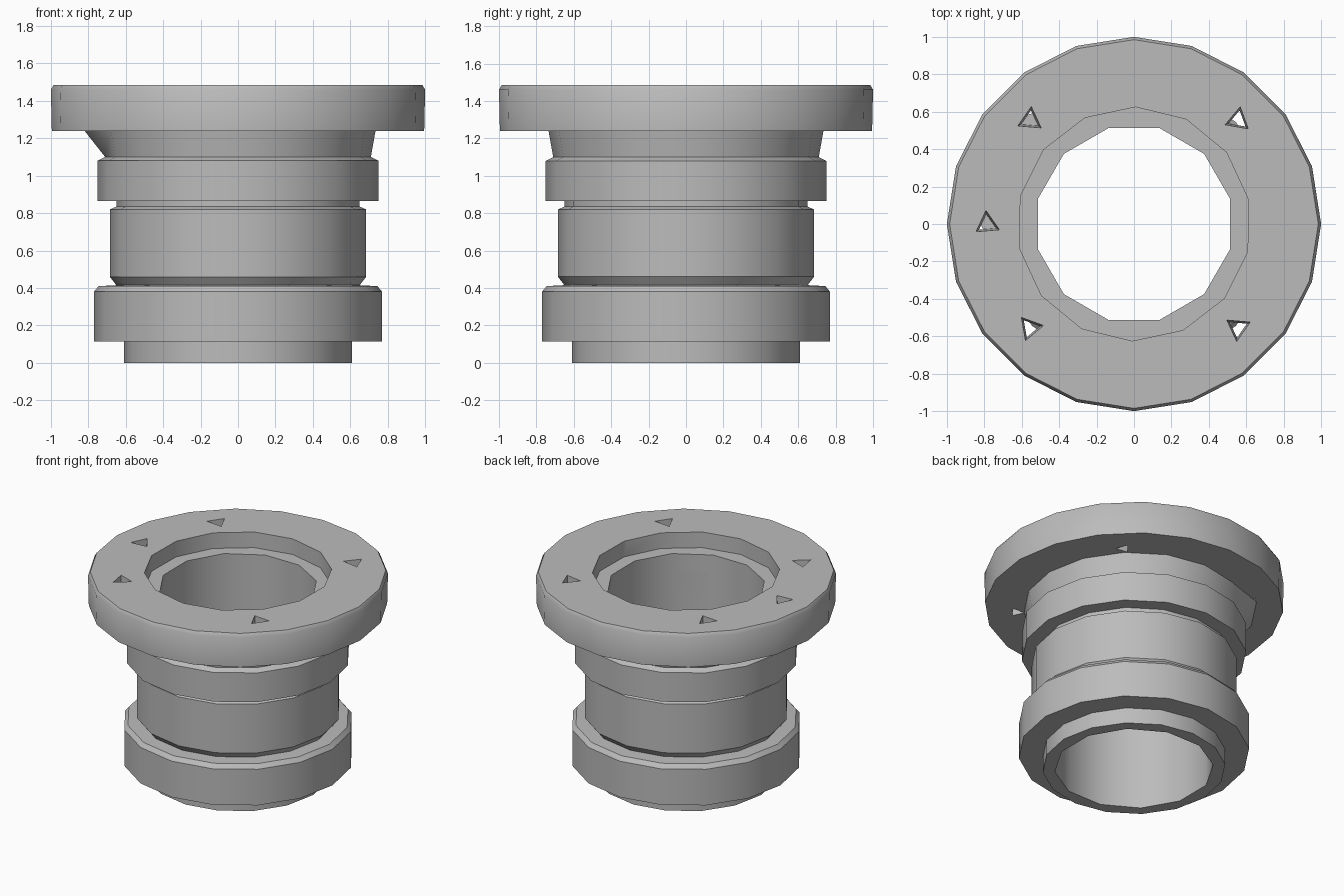
import bpy, bmesh
from math import radians, cos, sin

cube = bpy.data.objects.get("Cube")
if cube:
    bpy.data.objects.remove(cube)

grey = bpy.data.materials.new("plain grey")
grey.use_nodes = True
GREY = (0.5, 0.5, 0.5, 1)
grey.diffuse_color = GREY
grey.node_tree.nodes["Principled BSDF"].inputs["Base Color"].default_value = GREY


def lathe(name, profile, sides, start=0, center=(0, 0), radius_at=None):
    """Closed solid made of stacked polygon rings (radius, height)."""
    bm = bmesh.new()
    rings = []
    for r, z in profile:
        ring = []
        for i in range(sides):
            deg = (start + 360 * i / sides) % 360
            rad = radius_at(r, z, deg) if radius_at else r
            a = radians(deg)
            ring.append(bm.verts.new((center[0] + rad * cos(a), center[1] + rad * sin(a), z)))
        rings.append(ring)
    for low, high in zip(rings, rings[1:]):
        for i in range(sides):
            j = (i + 1) % sides
            bm.faces.new((low[i], low[j], high[j], high[i]))
    bm.faces.new(rings[0][::-1])
    bm.faces.new(rings[-1])
    bmesh.ops.recalc_face_normals(bm, faces=bm.faces)
    mesh = bpy.data.meshes.new(name)
    bm.to_mesh(mesh)
    bm.free()
    mesh.materials.append(grey)
    obj = bpy.data.objects.new(name, mesh)
    bpy.context.scene.collection.objects.link(obj)
    return obj


def select(obj):
    bpy.ops.object.select_all(action='DESELECT')
    obj.select_set(True)
    bpy.context.view_layer.objects.active = obj


def cut(obj, cutter):
    select(obj)
    mod = obj.modifiers.new("cut", 'BOOLEAN')
    mod.operation = 'DIFFERENCE'
    mod.solver = 'EXACT'
    mod.object = cutter
    bpy.ops.object.modifier_apply(modifier=mod.name)
    bpy.data.objects.remove(cutter)


def bore():
    return lathe("bore_cutter", [(0.53, -0.2), (0.53, 1.7)], 12, 15)


# Neck flares out under the flange on one side
def flare(r, z, deg):
    return 0.82 if z > 1.2 and 130 < deg < 185 else r


# Stepped sleeve: foot, lower collar, waist, groove, upper collar, neck
sleeve = lathe("sleeve", [
    (0.61, 0), (0.61, 0.115), (0.77, 0.115), (0.77, 0.38), (0.745, 0.41),
    (0.65, 0.415), (0.685, 0.46), (0.685, 0.82), (0.65, 0.835), (0.65, 0.865),
    (0.75, 0.865), (0.75, 1.08), (0.71, 1.10), (0.735, 1.24)], 16, 0, radius_at=flare)
cut(sleeve, bore())

# Wide top flange with a shallow round recess
flange = lathe("flange", [(0.995, 1.24), (1.0, 1.46), (0.985, 1.485)], 20)
cut(flange, bore())
cut(flange, lathe("recess_cutter", [(0.625, 1.37), (0.625, 1.7)], 14, 12))

# Tapered triangular bolt holes: position angle and turn of the triangle
for place, turn in ((45, 80), (135, 85), (180, 95), (225, 130), (315, 265)):
    a = radians(place)
    where = (0.785 * cos(a), 0.785 * sin(a))
    cut(flange, lathe("hole_cutter", [(0.05, 1.2), (0.075, 1.52)], 3, turn, where))

for part in (sleeve, flange):
    select(part)
    bpy.ops.object.shade_smooth_by_angle(angle=radians(32))
